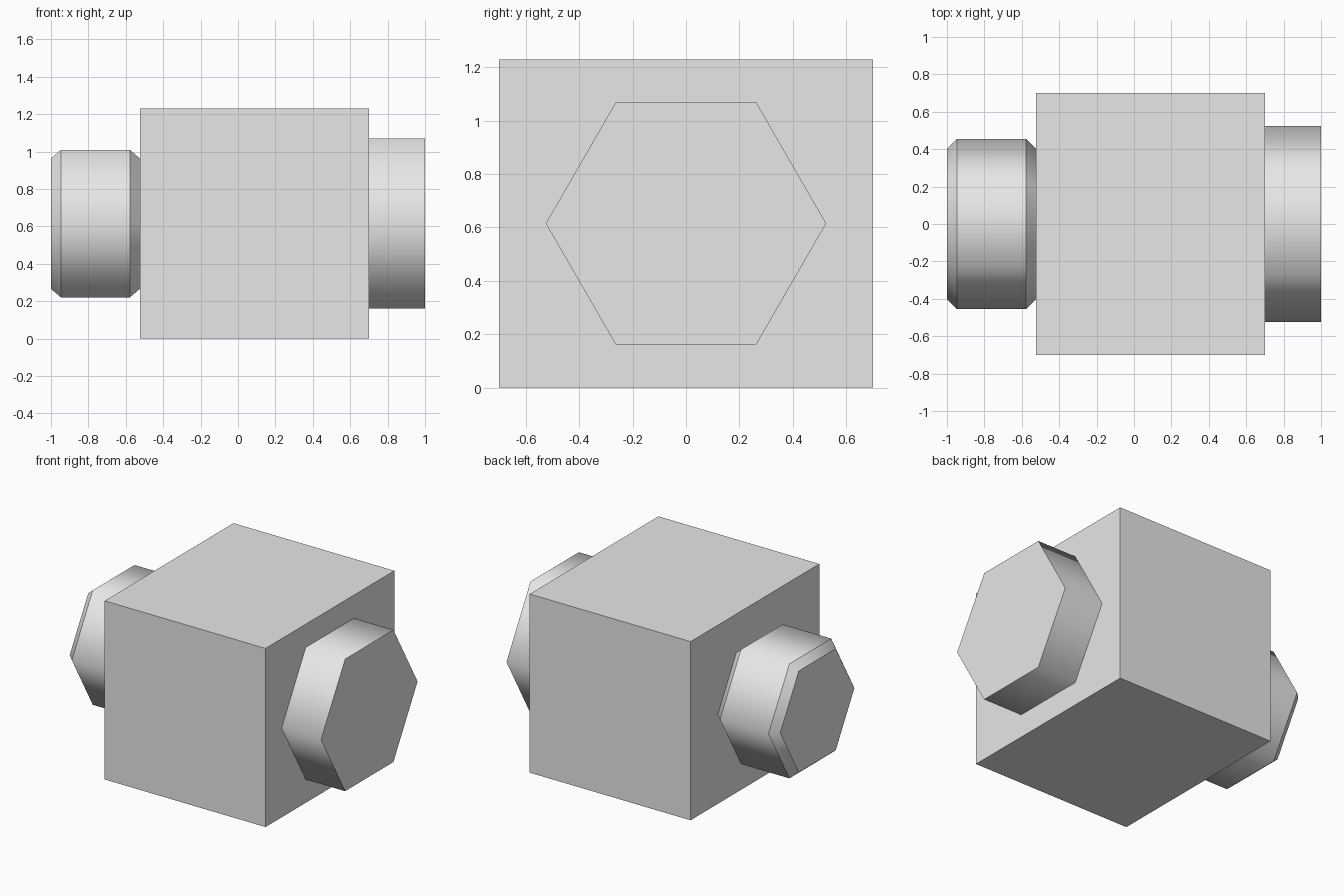
import bpy
import bmesh
import math

if "Cube" in bpy.data.objects:
    bpy.data.objects.remove(bpy.data.objects["Cube"])

MID_Z = 0.615

grey = bpy.data.materials.new("light grey")
grey.diffuse_color = (0.8, 0.8, 0.8, 1)
grey.use_nodes = True
grey.node_tree.nodes["Principled BSDF"].inputs["Base Color"].default_value = grey.diffuse_color


def finish(name, bm):
    bmesh.ops.recalc_face_normals(bm, faces=bm.faces)
    mesh = bpy.data.meshes.new(name)
    bm.to_mesh(mesh)
    bm.free()
    mesh.materials.append(grey)
    obj = bpy.data.objects.new(name, mesh)
    bpy.context.collection.objects.link(obj)
    return obj


def hex_solid(name, profile):
    """Six-sided solid along x from (x, radius) stations, sides smooth, rims sharp."""
    bm = bmesh.new()
    rings = []
    for x, r in profile:
        rings.append([bm.verts.new((x, r * math.cos(k * math.pi / 3),
                                    MID_Z + r * math.sin(k * math.pi / 3)))
                      for k in range(6)])
    for a, b in zip(rings, rings[1:]):
        for k in range(6):
            n = (k + 1) % 6
            bm.faces.new((a[k], a[n], b[n], b[k])).smooth = True
    bm.faces.new(rings[0])
    bm.faces.new(rings[-1])
    for ring in rings:
        for k in range(6):
            bm.edges.get((ring[k], ring[(k + 1) % 6])).smooth = False
    return finish(name, bm)


# Main block
bm = bmesh.new()
bmesh.ops.create_cube(bm, size=1)
for v in bm.verts:
    v.co = (0.0875 + v.co.x * 1.225, v.co.y * 1.4, MID_Z + v.co.z * 2 * MID_Z)
finish("block", bm)

# Plain hexagonal head on the right
hex_solid("bolt_head", [(0.70, 0.525), (1.0, 0.525)])

# Chamfered hexagonal nut on the left
hex_solid("nut", [(-1.0, 0.403), (-0.947, 0.455), (-0.578, 0.455), (-0.525, 0.403)])
